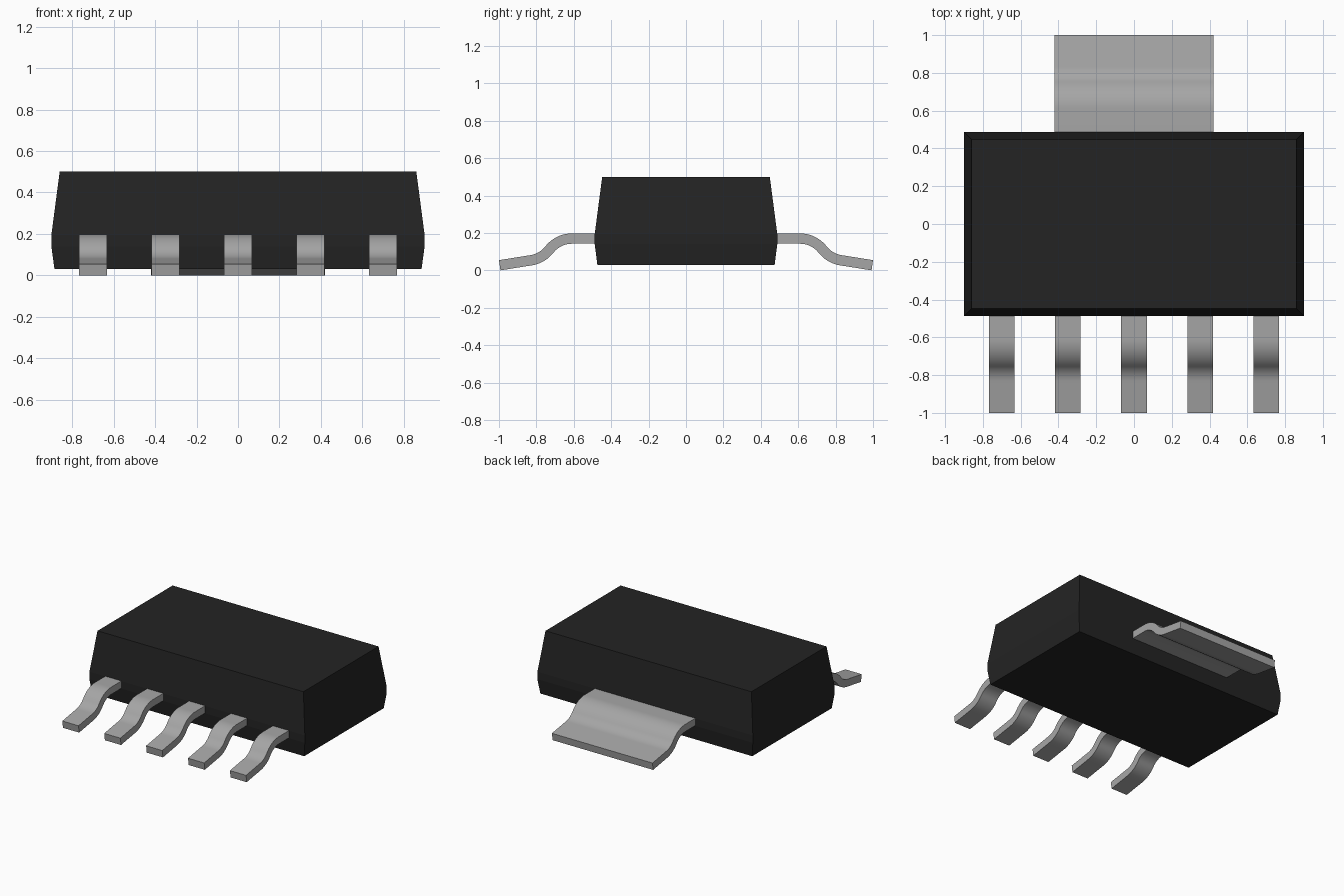
import bpy, bmesh, math

cube = bpy.data.objects.get("Cube")
if cube:
    bpy.data.objects.remove(cube)


def make_material(name, value, roughness):
    m = bpy.data.materials.new(name)
    m.use_nodes = True
    colour = (value, value, value, 1)
    m.diffuse_color = colour
    bsdf = m.node_tree.nodes["Principled BSDF"]
    bsdf.inputs["Base Color"].default_value = colour
    bsdf.inputs["Roughness"].default_value = roughness
    return m


black = make_material("black plastic", 0.017, 0.6)
metal = make_material("grey metal", 0.38, 0.5)


def loft(name, rings, material):
    """Skin closed rings of points into a capped solid."""
    bm = bmesh.new()
    loops = [[bm.verts.new(p) for p in ring] for ring in rings]
    n = len(rings[0])
    for a, b in zip(loops, loops[1:]):
        for i in range(n):
            j = (i + 1) % n
            bm.faces.new((a[i], a[j], b[j], b[i]))
    bm.faces.new(loops[0])
    bm.faces.new(loops[-1])
    bmesh.ops.recalc_face_normals(bm, faces=bm.faces)
    mesh = bpy.data.meshes.new(name)
    bm.to_mesh(mesh)
    bm.free()
    mesh.materials.append(material)
    obj = bpy.data.objects.new(name, mesh)
    bpy.context.collection.objects.link(obj)
    return obj


# Moulded body: half width, half depth and height of each level
levels = [(0.885, 0.474, 0.03), (0.90, 0.488, 0.14),
          (0.90, 0.488, 0.195), (0.86, 0.448, 0.50)]
loft("body", [[(-x, -y, z), (x, -y, z), (x, y, z), (-x, y, z)]
              for x, y, z in levels], black)

# Gull-wing centre line: distance outward, height, downward angle
THICK, RADIUS, STEPS = 0.055, 0.153, 10
STEEP, FOOT = math.radians(52), math.radians(8)
path = [(0.40, 0.17, 0.0)]
y, z = 0.61, 0.17
for i in range(STEPS + 1):
    a = STEEP * i / STEPS
    path.append((y + RADIUS * math.sin(a), z - RADIUS * (1 - math.cos(a)), a))
y, z, _ = path[-1]
for i in range(1, STEPS + 1):
    a = STEEP + (FOOT - STEEP) * i / STEPS
    path.append((y + RADIUS * (math.sin(STEEP) - math.sin(a)),
                 z - RADIUS * (math.cos(a) - math.cos(STEEP)), a))
path.append((0.996, 0.0275, FOOT))


def gull_wing(name, x, half_width, side):
    """Bent metal strip running outward along side * y."""
    rings = []
    for y, z, a in path:
        dy, dz = math.sin(a) * THICK / 2, math.cos(a) * THICK / 2
        rings.append([(x - half_width, side * (y - dy), z - dz),
                      (x + half_width, side * (y - dy), z - dz),
                      (x + half_width, side * (y + dy), z + dz),
                      (x - half_width, side * (y + dy), z + dz)])
    obj = loft(name, rings, metal)
    bpy.ops.object.select_all(action="DESELECT")
    obj.select_set(True)
    bpy.context.view_layer.objects.active = obj
    bpy.ops.object.shade_smooth_by_angle(angle=math.radians(30))


# Five front leads and one wide tab at the back
for i in range(5):
    gull_wing(f"front_lead_{i + 1}", -0.70 + 0.35 * i, 0.0675, -1)
gull_wing("back_tab", 0, 0.42, 1)
